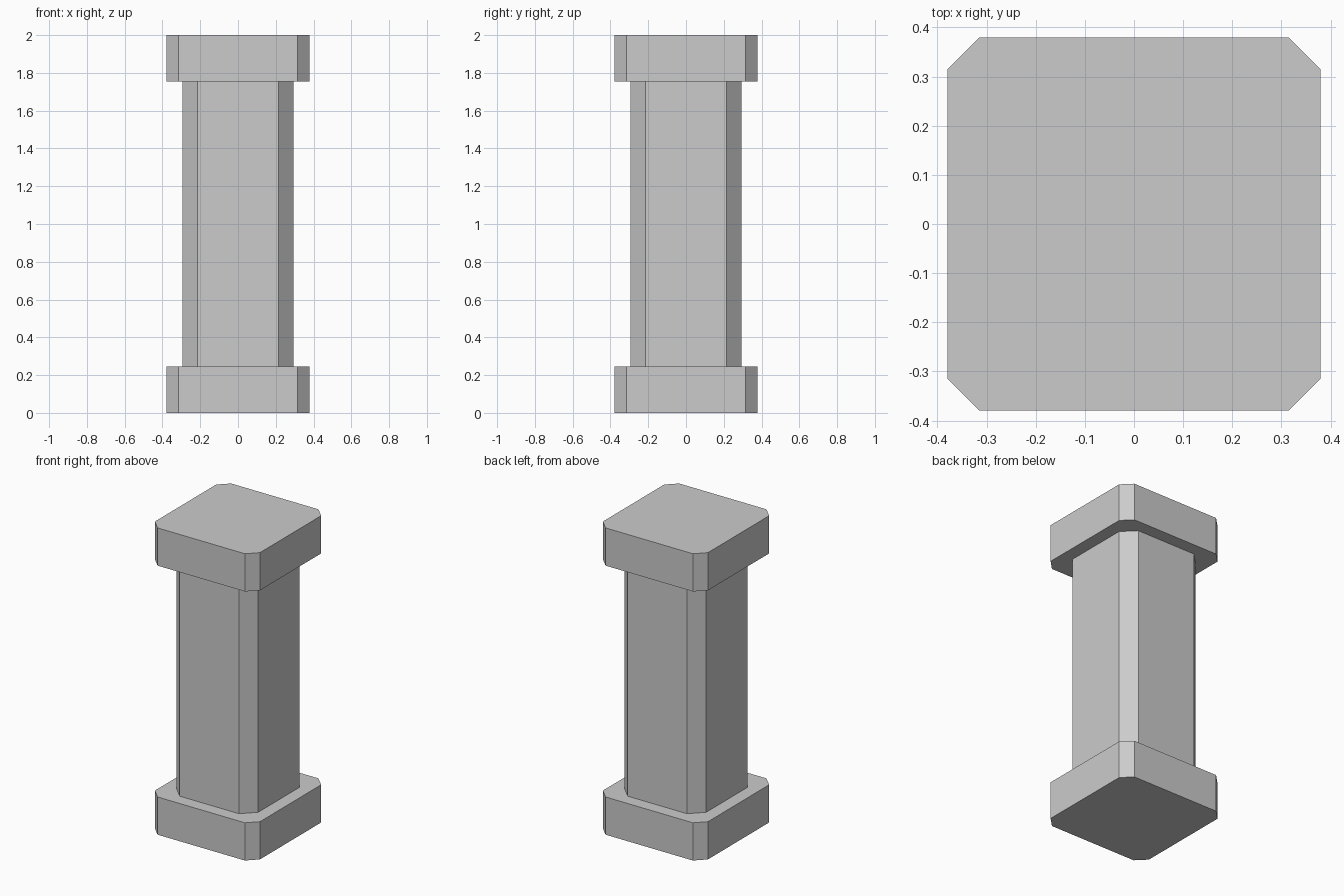
import bpy, bmesh

if "Cube" in bpy.data.objects:
    bpy.data.objects.remove(bpy.data.objects["Cube"])


def chamfered_block(name, half, cut, z0, z1):
    """Square prism with its four upright corners cut flat."""
    i = half - cut
    outline = [(i, -half), (half, -i), (half, i), (i, half),
               (-i, half), (-half, i), (-half, -i), (-i, -half)]
    bm = bmesh.new()
    face = bm.faces.new([bm.verts.new((x, y, z0)) for x, y in outline])
    top = bmesh.ops.extrude_face_region(bm, geom=[face], use_keep_orig=True)
    verts = [g for g in top["geom"] if isinstance(g, bmesh.types.BMVert)]
    bmesh.ops.translate(bm, verts=verts, vec=(0, 0, z1 - z0))
    bmesh.ops.recalc_face_normals(bm, faces=bm.faces)
    mesh = bpy.data.meshes.new(name)
    bm.to_mesh(mesh)
    bm.free()
    obj = bpy.data.objects.new(name, mesh)
    bpy.context.collection.objects.link(obj)
    return obj


BLOCK_H = 0.246

# Matching base and cap blocks
chamfered_block("base", 0.379, 0.064, 0.0, BLOCK_H)
chamfered_block("capital", 0.379, 0.064, 2.0 - BLOCK_H, 2.0)

# Narrower shaft with wider corner cuts
chamfered_block("shaft", 0.295, 0.081, BLOCK_H, 2.0 - BLOCK_H)
